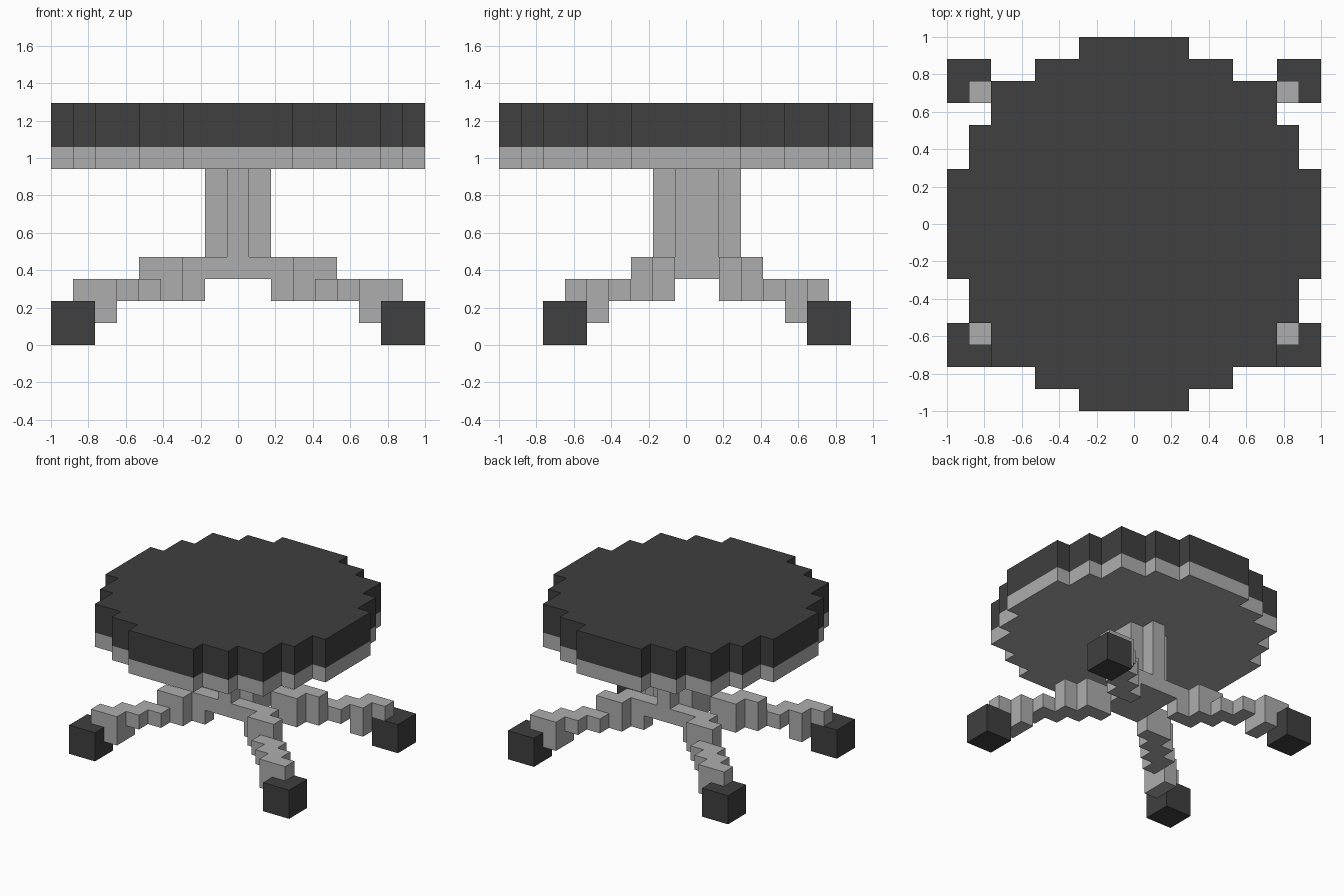
import bpy, bmesh, math
from mathutils import Vector

if "Cube" in bpy.data.objects:
    bpy.data.objects.remove(bpy.data.objects["Cube"])

U = 2 / 17          # one block
BASE_Y = 0.5        # the base sits half a block behind the seat centre


def material(name, v):
    m = bpy.data.materials.new(name)
    m.diffuse_color = (v, v, v, 1)
    m.use_nodes = True
    m.node_tree.nodes["Principled BSDF"].inputs["Base Color"].default_value = m.diffuse_color
    return m


DARK = material("charcoal", 0.05)
GREY = material("light grey", 0.42)

DIRS = [Vector(d) for d in ((1, 0, 0), (-1, 0, 0), (0, 1, 0), (0, -1, 0), (0, 0, 1), (0, 0, -1))]


def block_part(name, boxes, mat, sx=1, sy=1, y_off=0.0):
    """Union of boxes (x0, x1, y0, y1, z0, z1) in blocks, as one clean outer skin."""
    cells = set()
    for x0, x1, y0, y1, z0, z1 in boxes:
        for i in range(round(x1 - x0)):
            for j in range(round(y1 - y0)):
                for k in range(round(z1 - z0)):
                    cells.add((sx * (x0 + i + 0.5), sy * (y0 + j + 0.5), z0 + k + 0.5))
    bm = bmesh.new()
    for c in sorted(cells):
        for n in DIRS:
            p = Vector(c)
            if tuple(p + n) in cells:
                continue
            a = Vector((n.y, n.z, n.x))
            b = n.cross(a)
            mid = p + n * 0.5 + Vector((0, y_off, 0))
            quad = [mid + (a * s + b * t) * 0.5 for s, t in ((-1, -1), (1, -1), (1, 1), (-1, 1))]
            bm.faces.new([bm.verts.new(q * U) for q in quad])
    bmesh.ops.remove_doubles(bm, verts=bm.verts, dist=1e-4)
    bmesh.ops.dissolve_limit(bm, angle_limit=math.radians(1), verts=bm.verts, edges=bm.edges)
    me = bpy.data.meshes.new(name)
    bm.to_mesh(me)
    bm.free()
    me.materials.append(mat)
    ob = bpy.data.objects.new(name, me)
    bpy.context.collection.objects.link(ob)
    return ob


# Round stepped seat: half width x, half depth y
DISC = [(8.5, 2.5), (7.5, 4.5), (6.5, 6.5), (4.5, 7.5), (2.5, 8.5)]


def disc(z0, z1):
    return [(-x, x, -y, y, z0, z1) for x, y in DISC]


block_part("seat_cushion", disc(9, 11), DARK)
block_part("seat_plate", disc(8, 9), GREY)

# Cross-shaped column on a flat hub
block_part("column_and_hub", [
    (-1.5, 1.5, -1, 1, 4, 8), (-0.5, 0.5, -2, 2, 4, 8),
    (-1.5, 1.5, -2, 2, 3, 4)], GREY, y_off=BASE_Y)

# Diagonal stepped leg, each row one block further out, dropping to the foot
leg = [(r + 0.5, r + 2.5, r, r + 1, 2, 4 if r < 3 else 3) for r in range(1, 6)]
leg.append((5.5, 6.5, 4, 6, 1, 2))
foot = [(6.5, 8.5, 5, 7, 0, 2)]

for sx, side in ((-1, "left"), (1, "right")):
    for sy, end in ((-1, "front"), (1, "back")):
        block_part(f"{end}_{side}_leg", leg, GREY, sx, sy, BASE_Y)
        block_part(f"{end}_{side}_foot", foot, DARK, sx, sy, BASE_Y)
